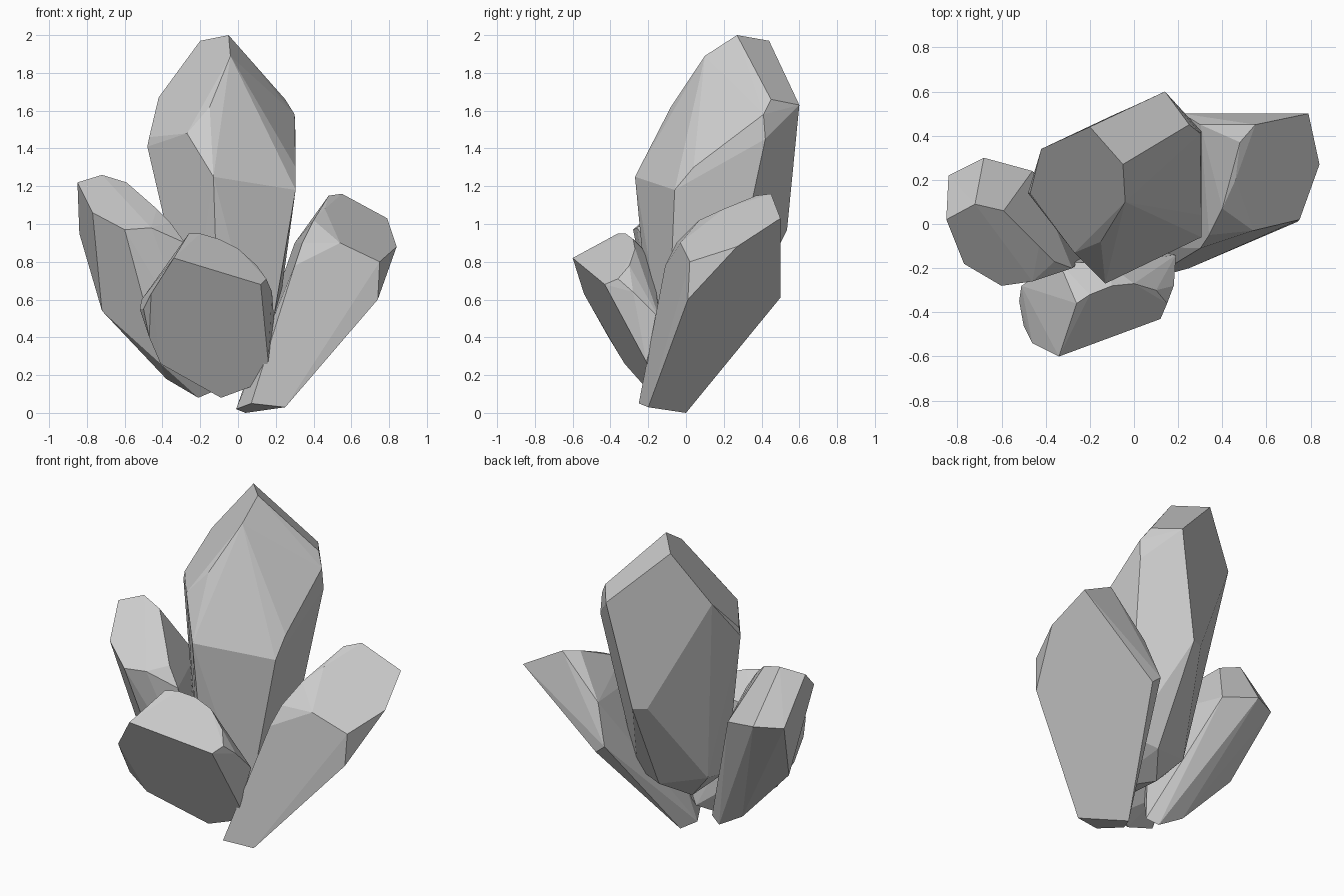
import bpy, bmesh, math


def crystal(name, tip, shaft, root):
    """Convex faceted crystal spanned by its tip, shaft and root corners."""
    bm = bmesh.new()
    for co in tip + shaft + root:
        bm.verts.new(co)
    hull = bmesh.ops.convex_hull(bm, input=bm.verts)
    spare = {g for g in hull["geom_interior"] + hull["geom_unused"]
             if isinstance(g, bmesh.types.BMVert)}
    bmesh.ops.delete(bm, geom=list(spare), context="VERTS")
    # merge nearly flat triangles into clean facets
    bmesh.ops.dissolve_limit(bm, angle_limit=math.radians(4),
                             verts=bm.verts, edges=bm.edges)
    bmesh.ops.recalc_face_normals(bm, faces=bm.faces)
    mesh = bpy.data.meshes.new(name)
    bm.to_mesh(mesh)
    bm.free()
    obj = bpy.data.objects.new(name, mesh)
    bpy.context.collection.objects.link(obj)
    return obj


# Tall central crystal
crystal("main_crystal",
        tip=[(-.05, .27, 2), (-.20, .44, 1.97), (-.04, .10, 1.89),
             (-.42, .34, 1.67), (.14, .60, 1.63), (.25, .45, 1.66),
             (.30, .41, 1.58), (-.15, -.08, 1.62), (-.27, -.13, 1.48),
             (-.47, .14, 1.46)],
        shaft=[(-.48, .14, 1.41), (-.13, -.27, 1.25), (.305, .42, 1.45),
               (.305, .04, 1.30), (.305, -.06, 1.18),
               (-.08, .50, .98), (0, .535, .97)],
        root=[(-.25, .14, .45), (.02, .24, .38), (.20, .20, .42),
              (-.10, .08, .28), (.14, -.10, .22), (-.10, -.18, .30),
              (-.25, -.05, .42)])

# Right crystal, leaning right and back
crystal("right_crystal",
        tip=[(.55, .45, 1.16), (.79, .50, 1.03), (.84, .27, .88),
             (.75, .02, .80), (.54, -.03, .90), (.46, .20, 1.08),
             (.48, .37, 1.15), (.40, .07, 1.02), (.34, -.05, .90)],
        shaft=[(.74, .01, .60), (.30, -.11, .78), (.28, .50, .61),
               (.22, .50, .66), (.30, .45, .90)],
        root=[(.25, -.20, .03), (.07, -.25, .05), (.04, 0, 0),
              (-.01, -.10, .02)])

# Left crystal
crystal("left_crystal",
        tip=[(-.85, .02, 1.22), (-.72, .09, 1.26), (-.59, .06, 1.22),
             (-.43, -.10, 1.08), (-.77, -.18, 1.06), (-.60, -.28, .97),
             (-.46, -.26, .98), (-.36, -.17, 1.01), (-.28, -.20, .90)],
        shaft=[(-.84, .22, .95), (-.68, .30, .95), (-.46, .24, .90),
               (-.72, 0, .54)],
        root=[(-.41, -.14, .26), (-.38, -.02, .18), (-.21, -.03, .08),
              (-.14, -.06, .11), (-.20, -.15, .30)])

# Short front crystal
crystal("front_crystal",
        tip=[(-.34, -.60, .82), (.12, -.43, .68), (-.26, -.36, .95),
             (-.20, -.32, .95), (-.10, -.28, .92), (0, -.27, .87),
             (.10, -.30, .78), (.15, -.36, .71)],
        shaft=[(-.46, -.54, .63), (-.50, -.46, .55), (-.47, -.41, .40),
               (-.52, -.35, .55), (-.51, -.28, .60), (-.34, -.17, .80),
               (-.12, -.18, .82), (.18, -.28, .64), (.19, -.14, .50)],
        root=[(-.41, -.325, .26), (-.09, -.165, .08), (.10, -.16, .15),
              (.16, -.21, .27), (0, -.10, .12), (-.30, -.15, .35)])
